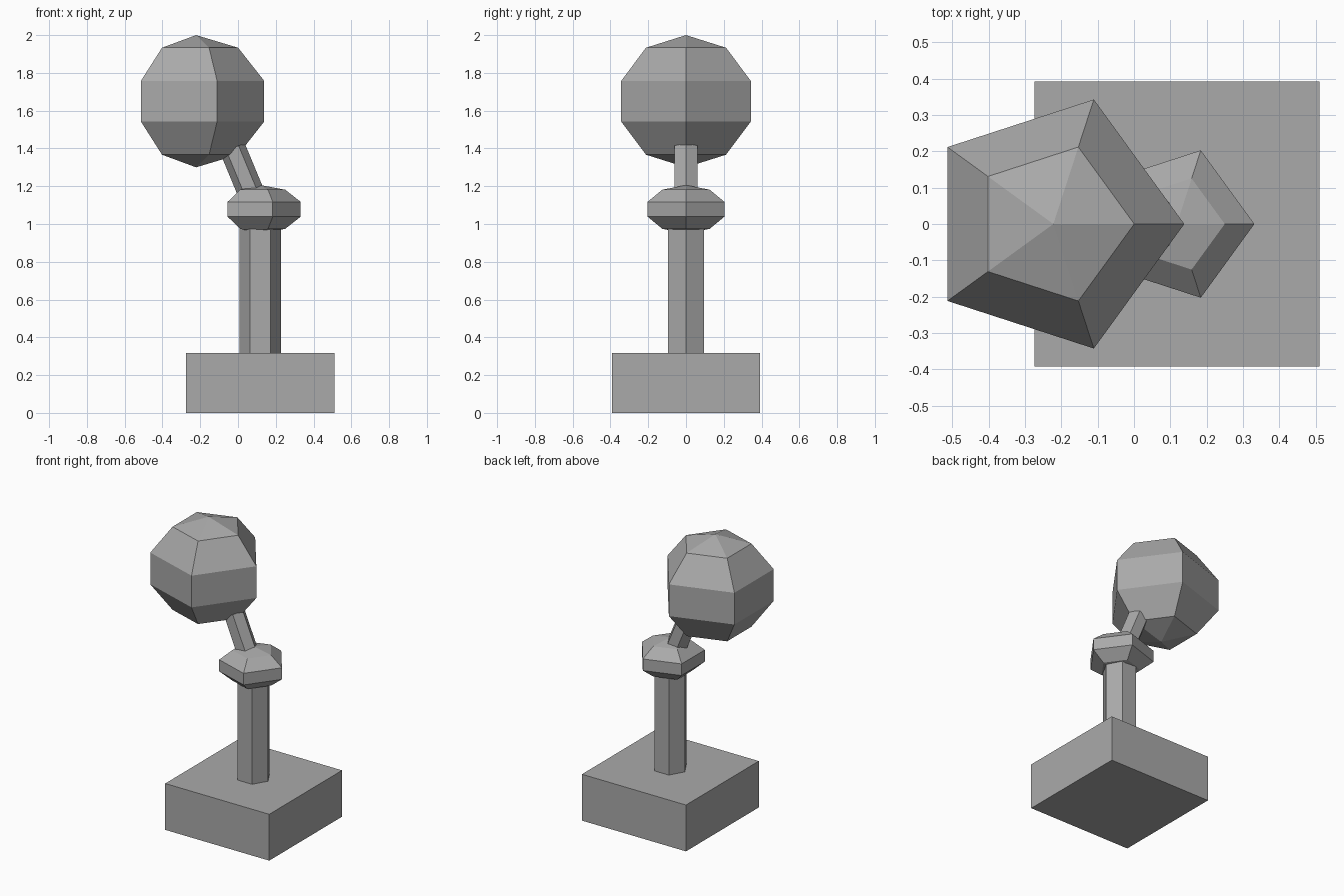
import bpy, bmesh, math
from mathutils import Matrix, Vector

cube = bpy.data.objects.get("Cube")
if cube:
    bpy.data.objects.remove(cube, do_unlink=True)

AXIS_X = 0.118  # shared centre of base, post and knob

grey = bpy.data.materials.new("plain grey")
grey.use_nodes = True
grey.diffuse_color = (0.4, 0.4, 0.4, 1)
grey.node_tree.nodes["Principled BSDF"].inputs["Base Color"].default_value = (0.4, 0.4, 0.4, 1)


def point_to_x(bm):
    """Turn a round shape about z so that one corner lies on +x."""
    corner = next(v.co for v in bm.verts if v.co.xy.length > 1e-4)
    turn = Matrix.Rotation(-math.atan2(corner.y, corner.x), 4, "Z")
    bm.transform(turn)


def finish(name, bm, matrix):
    bm.transform(matrix)
    bmesh.ops.recalc_face_normals(bm, faces=bm.faces)
    mesh = bpy.data.meshes.new(name)
    bm.to_mesh(mesh)
    bm.free()
    mesh.materials.append(grey)
    obj = bpy.data.objects.new(name, mesh)
    bpy.context.collection.objects.link(obj)
    return obj


def ball(name, centre, width, height):
    """Five-sided faceted ball with separate horizontal and vertical radii."""
    bm = bmesh.new()
    bmesh.ops.create_uvsphere(bm, u_segments=5, v_segments=5, radius=1)
    point_to_x(bm)
    return finish(name, bm, Matrix.Translation(centre) @ Matrix.Diagonal((width, width, height, 1)))


def rod(name, start, end, radius):
    """Six-sided rod between two points, leaning only in the xz plane."""
    start, end = Vector(start), Vector(end)
    along = end - start
    bm = bmesh.new()
    bmesh.ops.create_cone(bm, cap_ends=True, segments=6, radius1=radius,
                          radius2=radius, depth=along.length)
    point_to_x(bm)
    lean = Matrix.Rotation(math.atan2(along.x, along.z), 4, "Y")
    return finish(name, bm, Matrix.Translation((start + end) / 2) @ lean)


# Square base block
bm = bmesh.new()
bmesh.ops.create_cube(bm, size=1)
finish("base", bm, Matrix.Translation((AXIS_X, 0, 0.158)) @ Matrix.Diagonal((0.785, 0.785, 0.316, 1)))

# Upright post, flattened knob, leaning arm and large head
rod("post", (AXIS_X, 0, 0.3), (AXIS_X, 0, 1.0), 0.109)
ball("knob", (AXIS_X, 0, 1.078), 0.2244, 0.128)
rod("arm", (0.08, 0, 1.138), (-0.029, 0, 1.401), 0.07)
ball("head", (-0.222, 0, 1.65), 0.379, 0.35)
